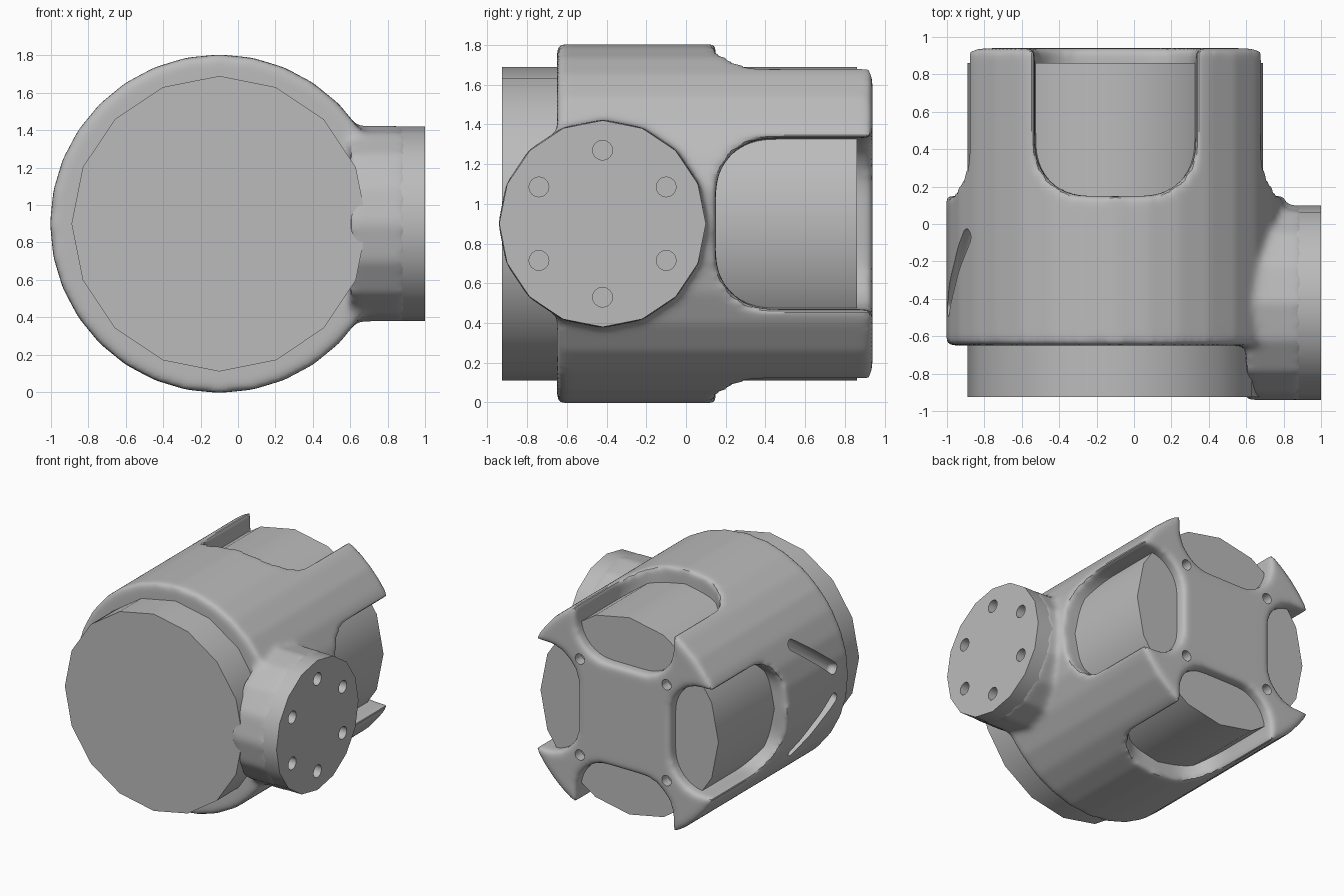
import bpy, math
from mathutils import Matrix, Vector

cube = bpy.data.objects.get("Cube")
if cube:
    bpy.data.objects.remove(cube, do_unlink=True)

gray = bpy.data.materials.new("machine_gray")
gray.use_nodes = True
COLOR = (0.5, 0.5, 0.5, 1)
gray.diffuse_color = COLOR
gray.node_tree.nodes["Principled BSDF"].inputs["Base Color"].default_value = COLOR

AXIS = Vector((-0.1, 0, 0.9))      # main bore runs along y through here
PORT = Vector((0, -0.42, 0.9))     # side port runs along x through here


def cylinder(name, radius, start, end, sides):
    """Cylinder between two points, with a vertex at the top."""
    span = Vector(end) - Vector(start)
    bpy.ops.mesh.primitive_cylinder_add(vertices=sides, radius=radius, depth=span.length)
    ob = bpy.context.object
    ob.name = name
    ob.matrix_world = (Matrix.Translation((Vector(start) + Vector(end)) / 2)
                       @ span.to_track_quat('Z', 'Y').to_matrix().to_4x4())
    ob.data.materials.append(gray)
    return ob


def box(name, size, matrix, bevel):
    bpy.ops.mesh.primitive_cube_add(size=1)
    ob = bpy.context.object
    ob.name = name
    ob.data.transform(Matrix.Diagonal((*size, 1)))
    ob.matrix_world = matrix
    ob.data.materials.append(gray)
    apply(ob, 'BEVEL', width=bevel, segments=6)
    return ob


def apply(ob, kind, **settings):
    bpy.context.view_layer.objects.active = ob
    mod = ob.modifiers.new(kind.lower(), kind)
    for key, value in settings.items():
        setattr(mod, key, value)
    bpy.ops.object.modifier_apply(modifier=mod.name)


def combine(ob, other, operation='DIFFERENCE'):
    bpy.context.view_layer.update()
    apply(ob, 'BOOLEAN', object=other, operation=operation, solver='EXACT')
    bpy.data.objects.remove(other, do_unlink=True)


def smooth(ob):
    bpy.ops.object.select_all(action='DESELECT')
    ob.select_set(True)
    bpy.context.view_layer.objects.active = ob
    bpy.ops.object.shade_smooth_by_angle(angle=math.radians(35))


# Cast housing: drum joined to the side port
housing = cylinder("housing", 0.905, AXIS + Vector((0, -0.65, 0)), AXIS + Vector((0, 0.94, 0)), 32)
combine(housing, cylinder("port_root", 0.525, PORT + Vector((0.6, 0, 0)),
                          PORT + Vector((0.9, 0, 0)), 16), 'UNION')

# Four windows leave diagonal arms and a cross-shaped back plate
for i in range(4):
    turn = Matrix.Translation(AXIS) @ Matrix.Rotation(i * math.pi / 2, 4, 'Y')
    combine(housing, box("window_cutter", (0.86, 1.6, 1.2),
                         turn @ Matrix.Translation((0, 0.95, 1.01)), 0.27))

# Soft cast fillets on every edge
apply(housing, 'REMESH', mode='VOXEL', voxel_size=0.02)
apply(housing, 'SMOOTH', factor=0.5, iterations=14)

# Bolt holes in the back plate
for sx in (-1, 1):
    for sz in (-1, 1):
        spot = AXIS + Vector((sx * 0.385, 0, sz * 0.385))
        combine(housing, cylinder("hole_cutter", 0.042, spot + Vector((0, 0.84, 0)),
                                  spot + Vector((0, 1.1, 0)), 16))

# Slanted slots in a chevron on the side opposite the port
for side in (-1, 1):
    frame = (Matrix.Translation(AXIS + Vector((0, -0.26, 0)))
             @ Matrix.Rotation(side * math.radians(18), 4, 'Y')
             @ Matrix.Translation((-0.92, 0, 0))
             @ Matrix.Rotation(side * math.radians(40), 4, 'X'))
    combine(housing, box("slot_cutter", (0.2, 0.58, 0.09), frame, 0.04))
smooth(housing)

# Port collar with a ring of bolt holes
collar = cylinder("port_collar", 0.52, PORT + Vector((0.72, 0, 0)), PORT + Vector((1, 0, 0)), 16)
for i in range(6):
    a = i * math.pi / 3
    spot = PORT + Vector((0, 0.37 * math.sin(a), 0.37 * math.cos(a)))
    combine(collar, cylinder("hole_cutter", 0.05, spot + Vector((0.88, 0, 0)),
                             spot + Vector((1.1, 0, 0)), 16))
smooth(collar)

# Inner drum seen at the front and through the windows
drum = cylinder("inner_drum", 0.79, AXIS + Vector((0, -0.925, 0)), AXIS + Vector((0, 0.86, 0)), 16)
smooth(drum)
